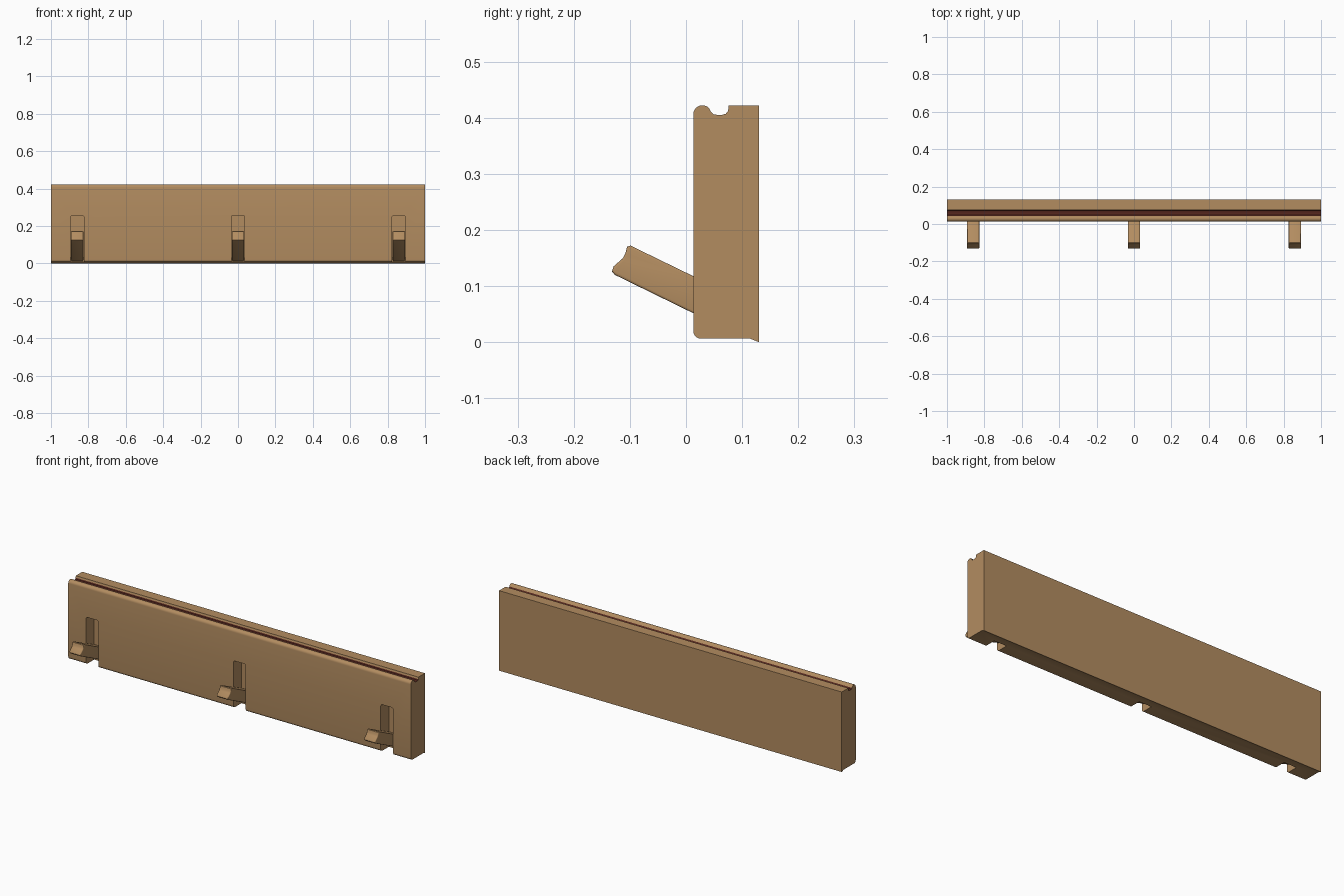
import bpy, bmesh, math

if "Cube" in bpy.data.objects:
    bpy.data.objects.remove(bpy.data.objects["Cube"])


def material(name, rgb):
    m = bpy.data.materials.new(name)
    m.diffuse_color = (*rgb, 1)
    m.use_nodes = True
    m.node_tree.nodes["Principled BSDF"].inputs["Base Color"].default_value = m.diffuse_color
    return m


WOOD = material("tan wood", (0.45, 0.265, 0.118))
DARK = material("dark red brown", (0.09, 0.02, 0.013))


def extrude_profile(name, pts, x0, x1):
    """Extrude a closed (y, z) profile from x0 to x1."""
    bm = bmesh.new()
    face = bm.faces.new([bm.verts.new((x0, y, z)) for y, z in pts])
    out = bmesh.ops.extrude_face_region(bm, geom=[face])
    moved = [v for v in out["geom"] if isinstance(v, bmesh.types.BMVert)]
    bmesh.ops.translate(bm, verts=moved, vec=(x1 - x0, 0, 0))
    bmesh.ops.recalc_face_normals(bm, faces=bm.faces)
    mesh = bpy.data.meshes.new(name)
    bm.to_mesh(mesh)
    bm.free()
    mesh.materials.append(WOOD)
    obj = bpy.data.objects.new(name, mesh)
    bpy.context.collection.objects.link(obj)
    return obj


def arc(cy, cz, r, a0, a1, n=6):
    return [(cy + r * math.cos(math.radians(a0 + (a1 - a0) * i / n)),
             cz + r * math.sin(math.radians(a0 + (a1 - a0) * i / n)))
            for i in range(n + 1)]


def apply_and_smooth(obj):
    bpy.ops.object.select_all(action="DESELECT")
    obj.select_set(True)
    bpy.context.view_layer.objects.active = obj
    for mod in list(obj.modifiers):
        bpy.ops.object.modifier_apply(modifier=mod.name)
    bpy.ops.object.shade_smooth_by_angle(angle=math.radians(35))


# Backboard: rounded front edges, grooved top, small lip under the back
profile = [(0.13, 0.422), (0.13, 0.0), (0.122, 0.003), (0.115, 0.006)]
profile += arc(0.027, 0.020, 0.014, 270, 180)
profile += arc(0.029, 0.406, 0.016, 180, 90)
profile += [(0.036, 0.421), (0.041, 0.417), (0.044, 0.411), (0.049, 0.406),
            (0.056, 0.405), (0.064, 0.405), (0.071, 0.407), (0.075, 0.412),
            (0.076, 0.422)]
board = extrude_profile("backboard", profile, -1, 1)
board.data.materials.append(DARK)

# Groove floor colour
for p in board.data.polygons:
    if p.normal.z > 0.3 and 0.046 < p.center.y < 0.076 and p.center.z < 0.415:
        p.material_index = 1

# Slots that hold the folding hooks
HOOK_X = (-0.86, 0.0, 0.86)
for x in HOOK_X:
    slot = extrude_profile("slot_cutter", [(-0.05, -0.05), (0.08, -0.05),
                                           (0.08, 0.256), (-0.05, 0.256)],
                           x - 0.036, x + 0.036)
    bm = bmesh.new()
    bm.from_mesh(slot.data)
    corners = [e for e in bm.edges
               if all(v.co.z > 0.2 for v in e.verts)
               and abs(e.verts[0].co.x - e.verts[1].co.x) < 1e-5]
    bmesh.ops.bevel(bm, geom=corners, offset=0.01, segments=4, profile=0.5,
                    affect="EDGES")
    bm.to_mesh(slot.data)
    bm.free()
    mod = board.modifiers.new("slot", "BOOLEAN")
    mod.operation = "DIFFERENCE"
    mod.solver = "EXACT"
    mod.object = slot
    slot.hide_render = True
apply_and_smooth(board)
for o in [o for o in bpy.data.objects if o.name.startswith("slot_cutter")]:
    bpy.data.objects.remove(o)

# Hooks: slanted pegs with a scooped tip
hook_profile = [(0.082, 0.085), (0.012, 0.118), (-0.099, 0.172),
                (-0.105, 0.170), (-0.108, 0.158), (-0.113, 0.149),
                (-0.129, 0.135), (-0.132, 0.126), (-0.127, 0.120),
                (0.012, 0.052), (0.082, 0.012)]
for x in HOOK_X:
    hook = extrude_profile("hook", hook_profile, x - 0.033, x + 0.033)
    bev = hook.modifiers.new("round", "BEVEL")
    bev.width = 0.004
    bev.segments = 3
    bev.limit_method = "ANGLE"
    bev.angle_limit = math.radians(70)
    apply_and_smooth(hook)
